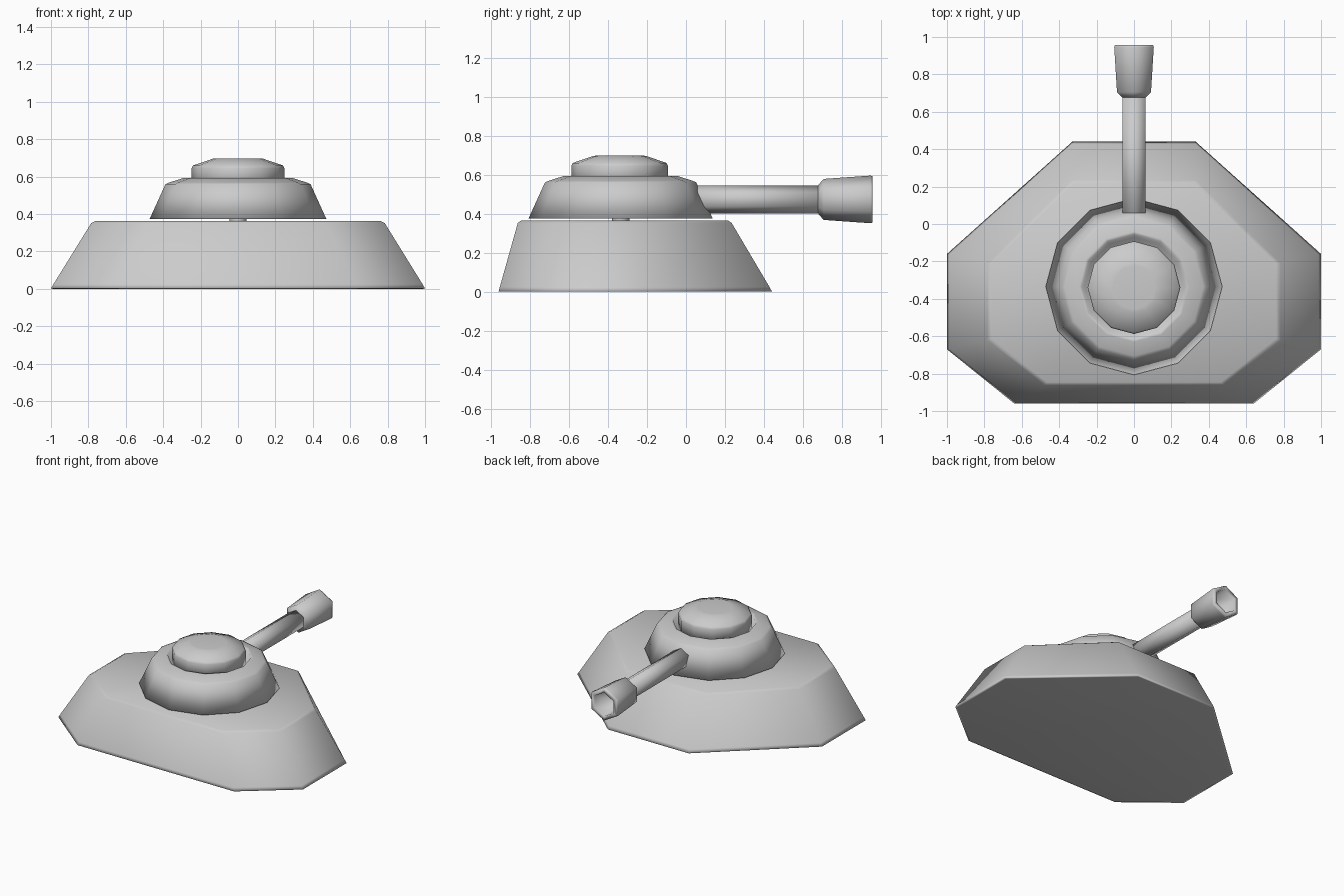
import bpy, bmesh, math
from mathutils import Vector, Matrix

cube = bpy.data.objects.get("Cube")
if cube:
    bpy.data.objects.remove(cube, do_unlink=True)

GREY = (0.6, 0.6, 0.6, 1)
grey = bpy.data.materials.new("light_grey")
grey.use_nodes = True
grey.diffuse_color = GREY
shader = next(n for n in grey.node_tree.nodes if n.type == 'BSDF_PRINCIPLED')
shader.inputs["Base Color"].default_value = GREY


def loft(name, rings):
    """Bridge a list of equal-length point loops and cap both ends."""
    bm = bmesh.new()
    loops = [[bm.verts.new(p) for p in ring] for ring in rings]
    n = len(loops[0])
    for a, b in zip(loops, loops[1:]):
        for i in range(n):
            j = (i + 1) % n
            bm.faces.new((a[i], a[j], b[j], b[i]))
    bm.faces.new(loops[0][::-1])
    bm.faces.new(loops[-1])
    bmesh.ops.recalc_face_normals(bm, faces=bm.faces)
    for f in bm.faces:
        f.smooth = True
    mesh = bpy.data.meshes.new(name)
    bm.to_mesh(mesh)
    bm.free()
    mesh.materials.append(grey)
    obj = bpy.data.objects.new(name, mesh)
    bpy.context.collection.objects.link(obj)
    return obj


def turned(name, profile, sides, place):
    """Sweep (radius, height) pairs around an axis set by the place matrix."""
    rings = []
    for r, h in profile:
        angles = [2 * math.pi * i / sides for i in range(sides)]
        rings.append([place @ Vector((r * math.cos(a), r * math.sin(a), h)) for a in angles])
    return loft(name, rings)


def outline(half):
    """Mirror the right-hand half of a hull outline."""
    return half + [(-x, y) for x, y in reversed(half)]


# Hull: sloped eight-sided body with softened rims
bottom = outline([(0.64, -0.96), (1, -0.67), (1, -0.16), (0.33, 0.44)])
top = outline([(0.475, -0.86), (0.78, -0.62), (0.78, -0.21), (0.33, 0.23)])


def hull_ring(t, z, inset=1.0):
    cy = -0.3
    ring = []
    for (bx, by), (tx, ty) in zip(bottom, top):
        x, y = bx + (tx - bx) * t, by + (ty - by) * t
        ring.append((x * inset, cy + (y - cy) * inset, z))
    return ring


loft("hull", [hull_ring(0, 0, 0.985), hull_ring(0, 0.002), hull_ring(0.06, 0.025),
              hull_ring(0.98, 0.352), hull_ring(1, 0.364, 0.975)])

# Turret: twelve-sided, with a recess in its roof
turret_place = Matrix.Translation((0, -0.335, 0))
turned("turret", [(0.45, 0.375), (0.472, 0.375), (0.388, 0.56), (0.37, 0.568),
                  (0.295, 0.592), (0.28, 0.592), (0.265, 0.55)], 12, turret_place)
turned("turret_pivot", [(0.045, 0.35), (0.045, 0.39)], 12, turret_place)

# Hatch: domed cap standing in the recess
hatch_place = Matrix.Translation((0, -0.34, 0))
turned("hatch", [(0.248, 0.54), (0.248, 0.645), (0.24, 0.66), (0.135, 0.696),
                 (0.115, 0.698)], 12, hatch_place)

# Gun: hexagonal barrel with a flared hollow muzzle, pointing along +y
gun_place = Matrix.Translation((0, 0, 0.473)) @ Matrix.Rotation(-math.pi / 2, 4, 'X') \
    @ Matrix.Rotation(math.pi / 2, 4, 'Z')
turned("barrel", [(0.072, -0.05), (0.072, 0.69)], 6, gun_place)
turned("muzzle", [(0.07, 0.675), (0.105, 0.705), (0.122, 0.945), (0.118, 0.957),
                  (0.088, 0.957), (0.078, 0.8)], 6, gun_place)
